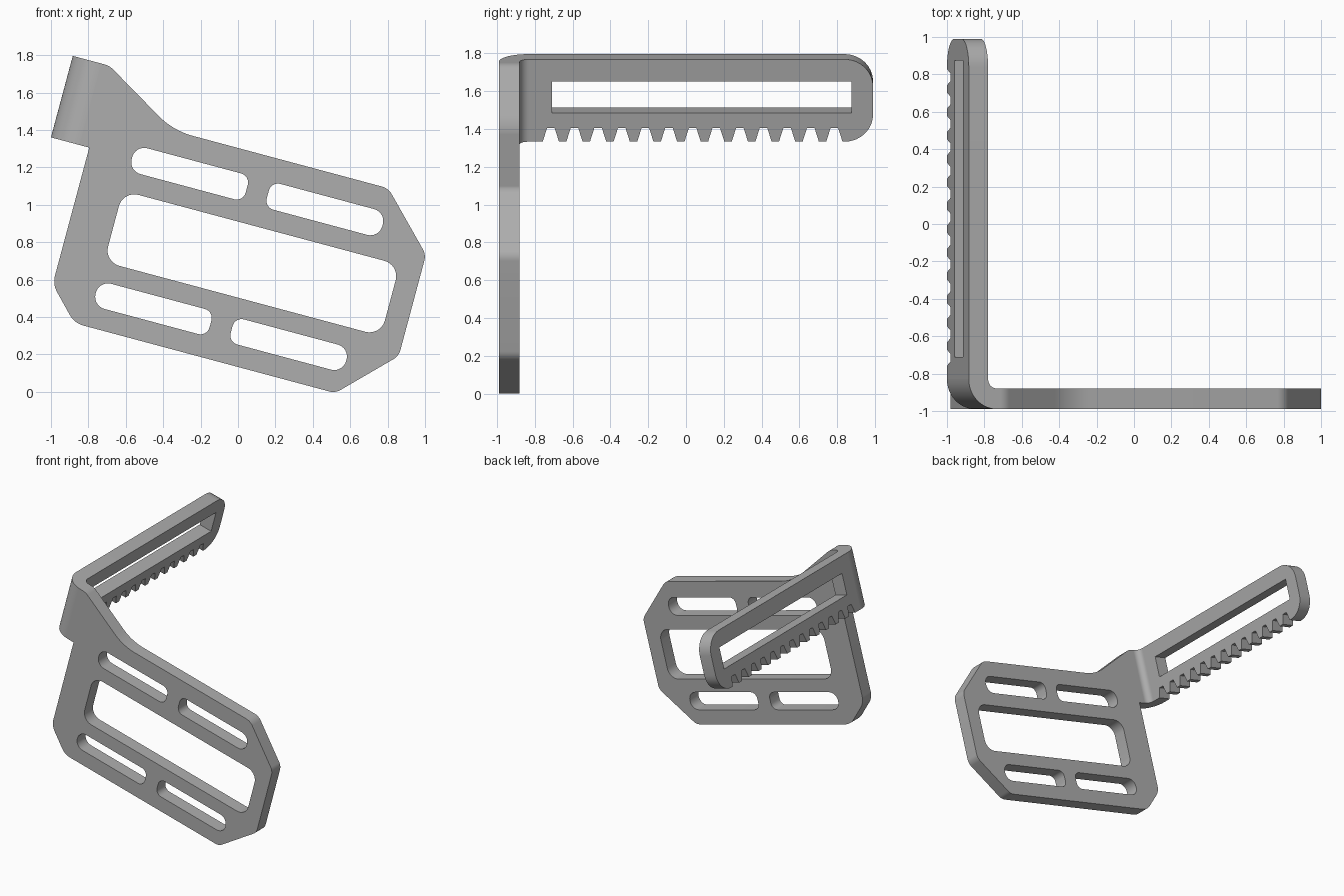
import bpy, bmesh
from math import radians, tan, sin, cos, pi
from mathutils import Matrix, Vector

if "Cube" in bpy.data.objects:
    bpy.data.objects.remove(bpy.data.objects["Cube"], do_unlink=True)

grey = bpy.data.materials.new("matte grey")
grey.use_nodes = True
GREY = (0.42, 0.42, 0.42, 1)
grey.diffuse_color = GREY
grey.node_tree.nodes["Principled BSDF"].inputs["Base Color"].default_value = GREY

TILT = Matrix.Rotation(radians(15), 4, 'Y')      # whole bracket leans sideways
UPRIGHT = Matrix.Rotation(radians(90), 4, 'X')   # profile in x-z, depth towards -y
SIDEWAYS = Matrix(((0, 0, 1, 0), (1, 0, 0, 0), (0, 1, 0, 0), (0, 0, 0, 1)))  # profile in y-z


def rounded(corners, steps=8):
    """Polygon from (x, y, radius) corners, each filleted by its radius."""
    out = []
    for i, (x, y, r) in enumerate(corners):
        p = Vector((x, y))
        if r == 0:
            out.append(p)
            continue
        a = (Vector(corners[i - 1][:2]) - p).normalized()
        b = (Vector(corners[(i + 1) % len(corners)][:2]) - p).normalized()
        half = a.angle(b) / 2
        centre = p + (a + b).normalized() * (r / sin(half))
        start = p + a * (r / tan(half)) - centre
        turn = (pi - 2 * half) * (1 if a.cross(b) < 0 else -1)
        for k in range(steps + 1):
            out.append(centre + Matrix.Rotation(turn * k / steps, 2) @ start)
    return out


def box(x0, x1, y0, y1, left=0, right=0):
    return rounded([(x0, y0, left), (x1, y0, right), (x1, y1, right), (x0, y1, left)])


def slab(name, loops, low, high, frame):
    """Fill an outline with holes, extrude it and place it."""
    bm = bmesh.new()
    for loop in loops:
        verts = [bm.verts.new((p[0], p[1], low)) for p in loop]
        for i, v in enumerate(verts):
            bm.edges.new((verts[i - 1], v))
    bmesh.ops.triangle_fill(bm, edges=bm.edges[:], use_beauty=True, use_dissolve=False)
    ext = bmesh.ops.extrude_face_region(bm, geom=bm.faces[:], use_keep_orig=True)
    top = [g for g in ext["geom"] if isinstance(g, bmesh.types.BMVert)]
    bmesh.ops.translate(bm, verts=top, vec=(0, 0, high - low))
    bmesh.ops.recalc_face_normals(bm, faces=bm.faces[:])
    mesh = bpy.data.meshes.new(name)
    bm.to_mesh(mesh)
    bm.free()
    mesh.materials.append(grey)
    obj = bpy.data.objects.new(name, mesh)
    bpy.context.collection.objects.link(obj)
    obj.matrix_world = TILT @ frame
    bpy.ops.object.select_all(action='DESELECT')
    obj.select_set(True)
    bpy.context.view_layer.objects.active = obj
    bpy.ops.object.shade_smooth_by_angle(angle=radians(30))


# Shared sizes, in the leaning frame
FRONT, BACK = -0.99, -0.88
OUT, IN = -1.318, -1.211
LOW, TOP = 1.055, 1.506
R_IN = 0.05
JOIN_X, JOIN_Y = IN + R_IN, BACK + R_IN

# Front plate with its window and four slots
outline = rounded([
    (JOIN_X, LOW, 0), (-1.106, LOW, 0), (-1.106, 0.299, 0.12), (-0.94, 0.128, 0.12),
    (0.504, 0.128, 0.08), (0.781, 0.407, 0.08), (0.781, 0.968, 0.08),
    (0.495, 1.259, 0.09), (-0.697, 1.259, 0.4), (-1.115, TOP, 0.1), (JOIN_X, TOP, 0)])
holes = [box(-0.872, 0.66, 0.486, 0.879, 0.085, 0.085)]
for y0, y1 in ((0.243, 0.382), (0.989, 1.132)):
    holes.append(box(-0.871, -0.236, y0, y1, 0.066, 0.05))
    holes.append(box(-0.119, 0.516, y0, y1, 0.05, 0.066))
slab("front_plate", [outline] + holes, -BACK, -FRONT, UPRIGHT)

# Rounded bend between plate and arm
arc = [pi + pi / 2 * k / 14 for k in range(15)]
bend = [(JOIN_X + (JOIN_X - OUT) * cos(a), JOIN_Y + (JOIN_Y - FRONT) * sin(a)) for a in arc]
bend += [(JOIN_X + R_IN * cos(a), JOIN_Y + R_IN * sin(a)) for a in reversed(arc)]
slab("corner_bend", [bend], LOW, TOP, Matrix.Identity(4))

# Slotted arm with a toothed lower edge
arm = [(JOIN_Y, LOW, 0)]
for i in range(13):
    y = -0.715 + 0.125 * i
    arm += [(y - 0.043, LOW, 0), (y - 0.02, LOW + 0.075, 0),
            (y + 0.02, LOW + 0.075, 0), (y + 0.043, LOW, 0)]
arm += [(0.99, LOW, 0.15), (0.99, TOP, 0.15), (JOIN_Y, TOP, 0)]
slab("toothed_arm", [rounded(arm), box(-0.71, 0.875, 1.213, 1.384)], OUT, IN, SIDEWAYS)
